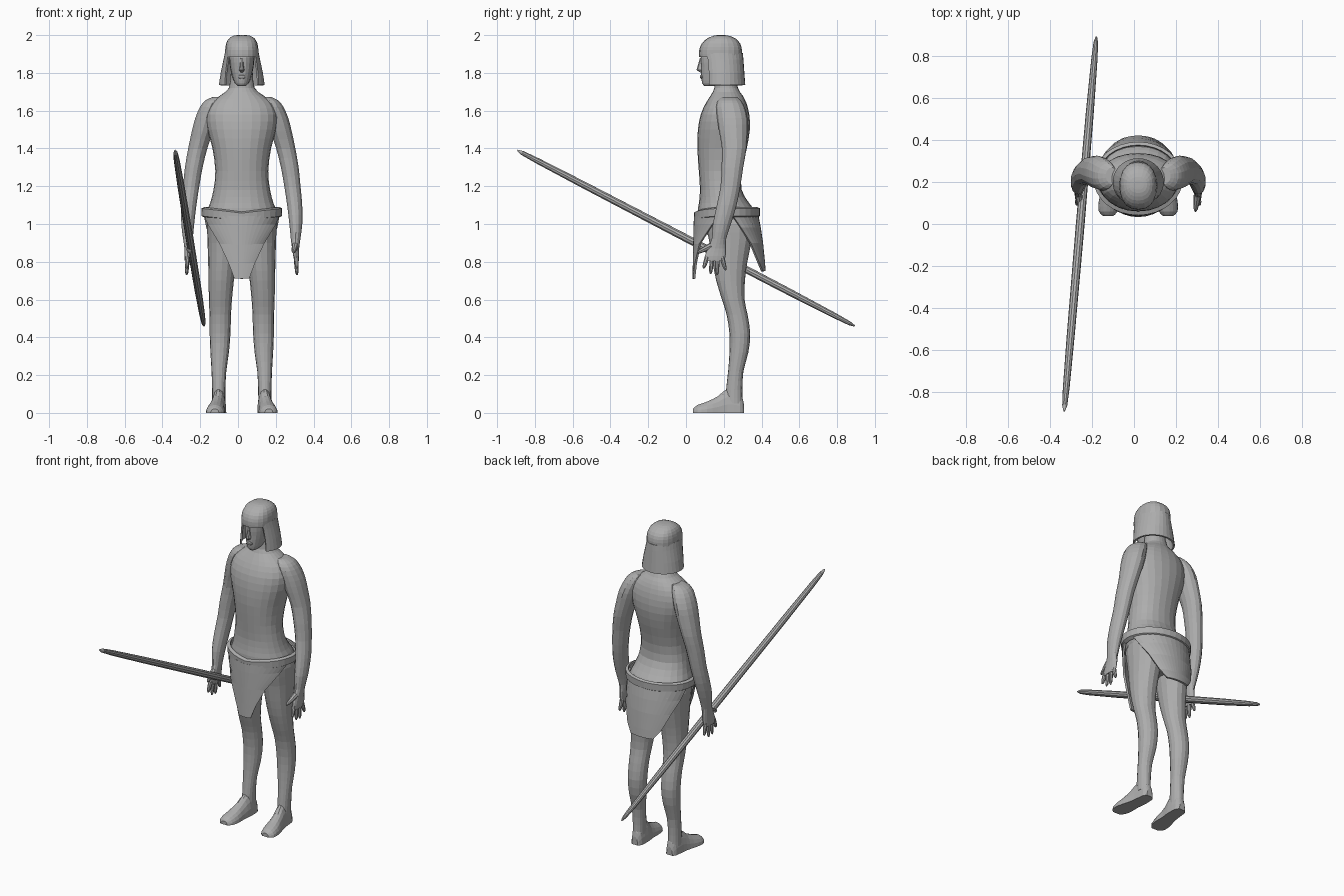
import bpy, bmesh, math
from mathutils import Vector

CX = 0.02  # body centre line

grey = bpy.data.materials.new("stone_grey")
grey.diffuse_color = (0.42, 0.42, 0.42, 1)


def smooth_rows(rows, steps):
    """Catmull-Rom interpolation between rows of numbers."""
    out = []
    for i in range(len(rows) - 1):
        p = [rows[max(i - 1, 0)], rows[i], rows[i + 1], rows[min(i + 2, len(rows) - 1)]]
        for k in range(steps):
            t = k / steps
            out.append([0.5 * (2 * b + (c - a) * t + (2 * a - 5 * b + 4 * c - d) * t * t
                        + (3 * b - a - 3 * c + d) * t ** 3) for a, b, c, d in zip(*p)])
    return out + [list(rows[-1])]


def skin(name, rings, closed=True, thick=0):
    """Bridge rings of points into one object; closed rings get end caps."""
    bm = bmesh.new()
    vs = [[bm.verts.new(p) for p in r] for r in rings]
    n = len(vs[0])
    for a, b in zip(vs, vs[1:]):
        for j in range(n if closed else n - 1):
            k = (j + 1) % n
            bm.faces.new((a[j], a[k], b[k], b[j]))
    if closed:
        bm.faces.new(vs[0])
        bm.faces.new(vs[-1])
    bmesh.ops.remove_doubles(bm, verts=bm.verts, dist=0.0002)
    bmesh.ops.recalc_face_normals(bm, faces=bm.faces)
    me = bpy.data.meshes.new(name)
    bm.to_mesh(me)
    bm.free()
    me.materials.append(grey)
    ob = bpy.data.objects.new(name, me)
    bpy.context.collection.objects.link(ob)
    if thick:
        m = ob.modifiers.new("thickness", 'SOLIDIFY')
        m.thickness = thick
        m.offset = 0
    return ob


def spow(v, e):
    return math.copysign(abs(v) ** e, v)


def body(name, rows, n=20, e=0.92, steps=2):
    """Rows are (z, x offset, half width, front y, back y)."""
    rings = []
    for z, cx, hw, yf, yb in smooth_rows(rows, steps):
        ang = [2 * math.pi * j / n for j in range(n)]
        rings.append([(CX + cx + hw * spow(math.sin(a), e),
                       (yf + yb) / 2 - (yb - yf) / 2 * spow(math.cos(a), e), z) for a in ang])
    return skin(name, rings)


def sheet(name, rows, mid, n=16, thick=0.012, dip=0):
    """Curved panel. Rows are (z, half width, front y, back y, half angle); mid is its heading."""
    rings = []
    for z, hw, yf, yb, half in rows:
        ring = []
        for j in range(n + 1):
            a = math.radians(mid + half * (2 * j / n - 1))
            s, c = math.sin(a), math.cos(a)
            zz = z - dip * max(0, 1 - abs(s)) * (c > 0)
            ring.append((CX + hw * s, (yf + yb) / 2 - (yb - yf) / 2 * c, zz))
        rings.append(ring)
    return skin(name, rings, False, thick)


def tube(name, p, q, radii, n=8):
    """Straight rod from p to q; radii are (fraction, radius)."""
    p, q = Vector(p), Vector(q)
    rot = (q - p).to_track_quat('Z', 'Y')
    return skin(name, [[p.lerp(q, t) + rot @ Vector((r * math.cos(2 * math.pi * j / n),
                r * math.sin(2 * math.pi * j / n), 0)) for j in range(n)] for t, r in radii])


# Torso with hips and neck
body("torso", [(0.87, 0, .04, .19, .28), (0.92, 0, .13, .13, .34), (1.0, 0, .17, .08, .37),
               (1.06, 0, .185, .062, .37), (1.11, 0, .168, .068, .335), (1.18, 0, .15, .074, .295),
               (1.28, 0, .14, .068, .295), (1.40, 0, .155, .06, .322), (1.50, 0, .182, .063, .338),
               (1.58, 0, .19, .078, .335), (1.64, 0, .165, .105, .32), (1.68, 0, .115, .13, .30),
               (1.72, 0, .068, .15, .275), (1.80, 0, .058, .155, .26)], n=24)

# Head and nose
body("head", [(1.73, 0, .02, .098, .15), (1.745, 0, .036, .086, .19), (1.78, 0, .05, .081, .25),
              (1.83, 0, .062, .08, .275), (1.88, 0, .066, .078, .28), (1.93, 0, .06, .09, .27)])
body("nose", [(1.803, 0, .006, .075, .09), (1.815, 0, .014, .057, .10), (1.83, 0, .011, .06, .10),
              (1.88, 0, .007, .074, .10)], n=8)
body("lips", [(1.768, 0, .010, .079, .10), (1.775, 0, .02, .075, .10), (1.785, 0, .019, .074, .10),
              (1.79, 0, .008, .08, .10)], n=10)

# Headdress: cap and cloth hanging round sides and back
body("headdress_cap", [(1.885, 0, .088, .07, .295), (1.92, 0, .088, .07, .296),
                       (1.955, 0, .083, .083, .287), (1.982, 0, .068, .112, .262),
                       (1.997, 0, .042, .148, .225), (2.0, 0, .015, .175, .195)], e=0.85)
sheet("headdress_cloth", [(1.905, .085, .07, .296, 130), (1.87, .092, .075, .299, 128),
                          (1.80, .107, .085, .304, 130), (1.735, .117, .09, .309, 133)],
      180, n=22, thick=.01)

# Belt with a pointed front, apron and rear cloth
sheet("belt", [(1.085, .196, .062, .375, 180), (1.08, .21, .046, .388, 180),
               (1.045, .208, .048, .387, 180), (1.035, .19, .062, .37, 180)],
      0, n=32, thick=.01, dip=.025)
sheet("front_apron", [(1.05, .2, .048, .385, 80), (1.0, .195, .046, .385, 64),
                      (0.9, .2, .044, .385, 35), (0.8, .2, .042, .385, 20),
                      (0.72, .2, .04, .385, 11)], 0, dip=.01)
sheet("rear_cloth", [(1.06, .2, .05, .375, 82), (0.98, .2, .05, .39, 66), (0.9, .2, .05, .402, 50),
                     (0.8, .2, .05, .412, 34), (0.75, .2, .05, .416, 22)], 180)

for s, side in ((-1, "right"), (1, "left")):
    # Arm down to the palm
    arm = [(1.672, .125, .03, .19, .27), (1.655, .145, .048, .17, .29), (1.62, .165, .057, .16, .31),
           (1.56, .188, .06, .165, .325), (1.49, .208, .058, .175, .325), (1.4, .233, .052, .19, .32),
           (1.3, .254, .048, .188, .303), (1.2, .268, .044, .183, .288), (1.1, .28, .041, .163, .268),
           (1.0, .286, .035, .142, .238), (.92, .285, .026, .136, .212), (.87, .285, .019, .115, .212),
           (.83, .288, .016, .10, .21), (.805, .29, .012, .102, .202)]
    body(side + "_arm", [(z, s * x, w, a, b) for z, x, w, a, b in arm], n=14, e=1)

    # Fingers and thumb
    hx, tx = CX + s * .288, CX + s * .292
    tips = [(.112, .093, .765), (.138, .13, .735), (.165, .165, .73), (.19, .21, .755)]
    for i, (y0, y1, z1) in enumerate(tips):
        tube(f"{side}_finger_{i + 1}", (hx, y0, .825), (tx, y1, z1),
             [(0, .013), (.5, .0115), (.85, .009), (1, .004)])
    tube(side + "_thumb", (hx - s * .005, .135, .885), (hx - s * .015, .06, .848),
         [(0, .018), (.5, .014), (.85, .01), (1, .004)])

    # Leg down to the ankle
    leg = [(1.04, .095, .075, .12, .34), (1.0, .1, .083, .105, .36), (.9, .1, .081, .125, .345),
           (.8, .104, .074, .14, .325), (.7, .109, .067, .16, .312), (.6, .113, .061, .19, .31),
           (.52, .114, .057, .215, .326), (.42, .115, .055, .23, .34), (.32, .117, .049, .23, .33),
           (.22, .121, .039, .223, .304), (.12, .122, .035, .212, .298), (.05, .122, .035, .21, .3)]
    body(side + "_leg", [(z, s * x, w, a, b) for z, x, w, a, b in leg], n=16)

    # Foot: half-round sections from heel to toe, flat underneath
    foot = [(.306, .12, .02, .05), (.285, .12, .035, .11), (.22, .122, .04, .13), (.17, .13, .042, .09),
            (.11, .138, .05, .06), (.06, .143, .045, .042), (.037, .143, .022, .022)]
    skin(side + "_foot", [[(CX + s * x + w * math.cos(math.pi * j / 9), y,
                            h * math.sin(math.pi * j / 9)) for j in range(10)]
                          for y, x, w, h in smooth_rows(foot, 2)])

# Slim staff tapering to both ends, held in the right hand
tube("staff", (-.333, -.893, 1.39), (-.18, .893, .46),
     [(0, .004), (.015, .012), (.06, .016), (.2, .019), (.5, .021), (.8, .019),
      (.94, .015), (.985, .011), (1, .004)], n=10)
